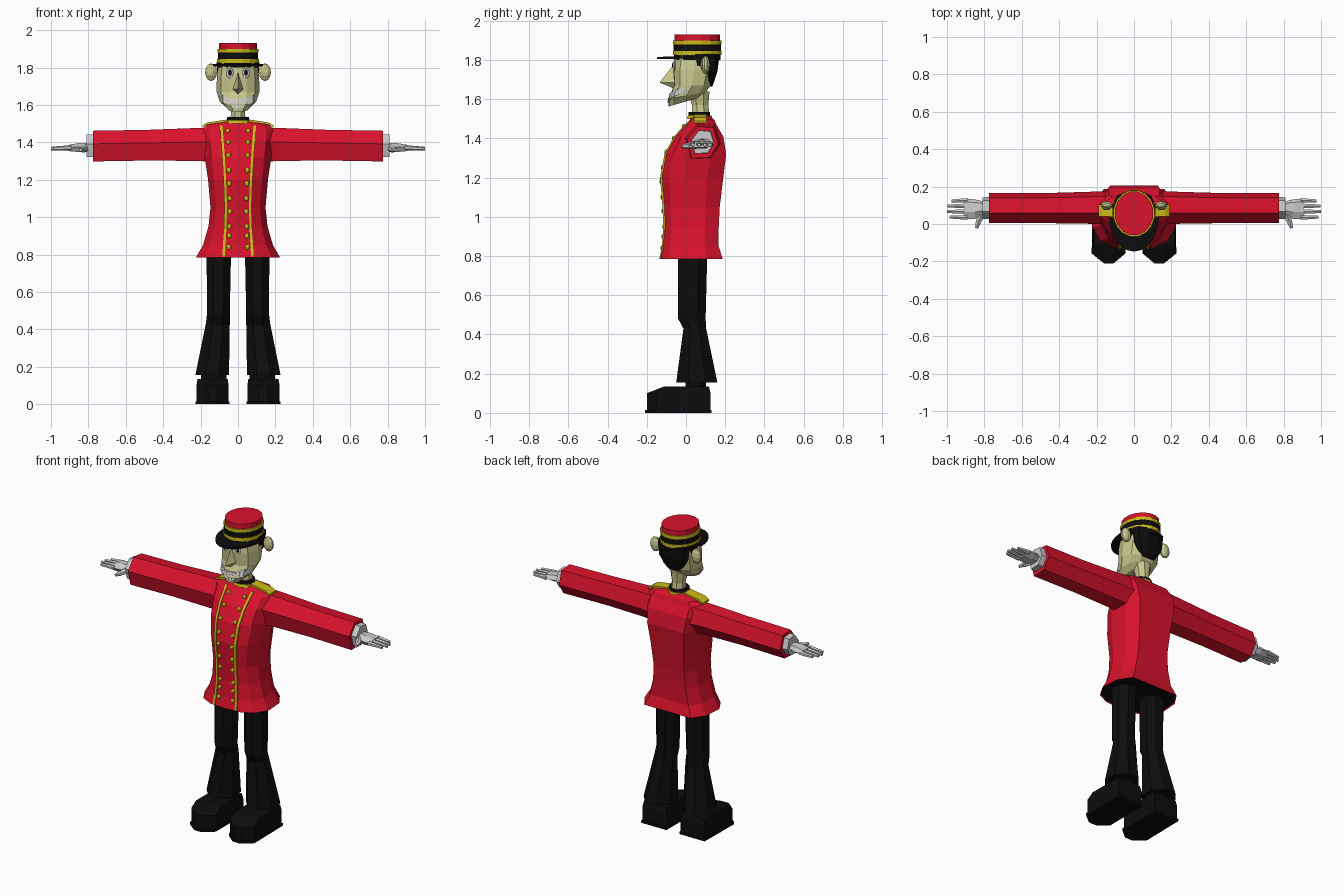
import bpy, bmesh, math
from mathutils import Vector
from mathutils.bvhtree import BVHTree

if "Cube" in bpy.data.objects:
    bpy.data.objects.remove(bpy.data.objects["Cube"])


def material(name, rgb):
    m = bpy.data.materials.new(name)
    m.diffuse_color = (*rgb, 1)
    m.use_nodes = True
    m.node_tree.nodes["Principled BSDF"].inputs["Base Color"].default_value = m.diffuse_color
    return m


RED = material("red", (0.7, 0.006, 0.025))
BLACK = material("black", (0.004, 0.004, 0.004))
GOLD = material("gold", (0.6, 0.5, 0.01))
SKIN = material("skin", (0.58, 0.58, 0.27))
WHITE = material("white", (0.85, 0.85, 0.85))


def finish(name, bm, mat=None, mirror=False):
    bmesh.ops.recalc_face_normals(bm, faces=bm.faces)
    me = bpy.data.meshes.new(name)
    bm.to_mesh(me)
    bm.free()
    ob = bpy.data.objects.new(name, me)
    bpy.context.collection.objects.link(ob)
    if mat:
        me.materials.append(mat)
    if mirror:
        ob.modifiers.new("mirror", 'MIRROR')
    return ob


def loft(name, rings, mat=None, mirror=False, start=True, end=True):
    """Skin a list of equal-length point rings."""
    bm = bmesh.new()
    vs = [[bm.verts.new(p) for p in r] for r in rings]
    n = len(rings[0])
    for a, b in zip(vs, vs[1:]):
        for i in range(n):
            j = (i + 1) % n
            bm.faces.new((a[i], a[j], b[j], b[i]))
    if start:
        bm.faces.new(vs[0])
    if end:
        bm.faces.new(vs[-1])
    return finish(name, bm, mat, mirror)


def ellipse(cx, cy, z, rx, ry, n=8):
    k = 1 / math.cos(math.pi / n)
    ang = [2 * math.pi * (i + 0.5) / n for i in range(n)]
    return [(cx + k * rx * math.cos(a), cy + k * ry * math.sin(a), z) for a in ang]


def body_ring(shape, w, yf, yb, zf, zb=None):
    """Symmetric ring: shape holds (width fraction, depth fraction) front to back."""
    zb = zf if zb is None else zb
    half = [(w * a, yf + (yb - yf) * d, zf + (zb - zf) * d) for a, d in shape]
    return half + [(-x, y, z) for x, y, z in half[-2:0:-1]]


def tube(name, p0, p1, r0, r1, mirror=True, n=6):
    p0, p1 = Vector(p0), Vector(p1)
    q = (p1 - p0).to_track_quat('Z', 'Y')
    ring = lambda p, r: [p + q @ Vector(v) for v in ellipse(0, 0, 0, r, r, n)]
    return loft(name, [ring(p0, r0), ring(p1, r1)], None, mirror)


def ball(name, loc, scale, mat, mirror=True, u=8, v=6):
    bm = bmesh.new()
    bmesh.ops.create_uvsphere(bm, u_segments=u, v_segments=v, radius=1)
    for p in bm.verts:
        p.co = Vector(loc) + p.co * Vector(scale)
    return finish(name, bm, mat, mirror)


def surface(ob):
    """Return a function giving the front y of an object at (x, z)."""
    tree = BVHTree.FromPolygons([v.co for v in ob.data.vertices],
                                [p.vertices for p in ob.data.polygons])
    return lambda x, z: tree.ray_cast(Vector((x, -1, z)), Vector((0, 1, 0)))[0].y


# Coat
COAT = [(0, 0), (.45, .02), (.8, .14), (1, .38), (.96, .75), (.72, 1), (0, 1)]
levels = [(.225, -.135, .187, .785), (.187, -.122, .167, .85), (.158, -.115, .167, .95),
          (.147, -.12, .172, 1.05), (.16, -.132, .19, 1.2), (.178, -.11, .205, 1.32),
          (.19, -.06, .19, 1.41), (.19, -.005, .155, 1.47), (.165, .02, .145, 1.495),
          (.06, .03, .12, 1.515)]
coat = loft("coat", [body_ring(COAT, *l) for l in levels], RED, start=False)
loft("coat_lining", [body_ring(COAT, .218, -.13, .182, .79),
                     body_ring(COAT, .18, -.115, .16, .86)], BLACK)
coat_y = surface(coat)

# Gold front trim and two columns of buttons
trim = []
for i in range(25):
    z = .79 + .70 * i / 24
    x = .066 + .024 * abs((z - 1.05) / .44) ** 1.5
    y = coat_y(x, z)
    trim.append([(x - .007, y - .006, z), (x + .007, y - .006, z),
                 (x + .007, y + .01, z), (x - .007, y + .01, z)])
loft("coat_trim", trim, GOLD, True)
for z in (1.46, 1.40, 1.33, 1.25, 1.18, 1.10, 1.03, .95, .90, .84):
    x = .043 + .012 * abs(z - 1.05) / .41
    ball("button", (x, coat_y(x, z), z), (.014, .01, .014), GOLD)

# Epaulettes and collar
loft("epaulette", [[(x, .04, z - .012), (x, .105, z - .012), (x, .105, z), (x, .04, z)]
                   for x, z in ((.06, 1.522), (.165, 1.506), (.19, 1.49))], GOLD, True)
loft("collar_trim", [ellipse(0, .07, 1.50, .068, .064, 12),
                     ellipse(0, .07, 1.518, .064, .06, 12)], GOLD)
loft("collar", [ellipse(0, .068, 1.50, .06, .056, 12),
                ellipse(0, .068, 1.535, .058, .055, 12)], BLACK)

# Sleeves and cuffs, with a slightly turned hexagonal section
HEX = [(-.08, .012), (-.025, .082), (.055, .074), (.08, -.01), (.035, -.078), (-.055, -.082)]


def hex_ring(x, s, cy=.085, cz=1.382, flat=1.0):
    return [(x, cy + s * y, cz + s * flat * z) for y, z in HEX]


loft("sleeve", [hex_ring(.13, 1.15, .085, 1.385), hex_ring(.2, 1.08, .087, 1.389),
                hex_ring(.48, 1.0, .085, 1.385), hex_ring(.775, 1.0, .085, 1.38)], RED, True)
loft("shirt_cuff", [hex_ring(.77, .74), hex_ring(.81, .72)], None, True)

# Hands: flat palm, four fingers and a thumb
loft("palm", [hex_ring(.80, .45, .083, 1.375, .6), hex_ring(.85, .65, .08, 1.372, .45),
              hex_ring(.905, .68, .08, 1.37, .3)], None, True)
for y, tip in ((.035, .985), (.066, 1.0), (.097, .997), (.126, .975)):
    tube("finger", (.89, y, 1.371), (tip, .08 + (y - .08) * .95, 1.367), .0125, .008)
tube("thumb", (.815, .05, 1.368), (.832, .012, 1.362), .018, .014)
tube("thumb_tip", (.832, .012, 1.362), (.842, -.022, 1.36), .014, .008)

# Trousers with flared lower legs
loft("trouser_leg", [ellipse(.102, .034, .87, .066, .076), ellipse(.105, .03, .48, .061, .07),
                     ellipse(.108, .045, .43, .064, .058),
                     ellipse(.138, .055, .155, .09, .105)], BLACK, True)
loft("ankle", [ellipse(.13, .05, .12, .068, .053), ellipse(.13, .05, .2, .068, .053)],
     BLACK, True)

# Shoes
SHOE = [(.05, .125), (.218, .125), (.222, -.15), (.16, -.2), (.11, -.2), (.05, -.15)]


def shoe_ring(z, grow=0.0, toe=-1.0):
    return [(.135 + (x - .135) * (1 + grow), max(y * (1 + grow), toe), z) for x, y in SHOE]


loft("shoe", [shoe_ring(.01), shoe_ring(.1), shoe_ring(.135, -.06, -.11)], BLACK, True)
loft("shoe_sole", [shoe_ring(0, .05), shoe_ring(.015, .05)], BLACK, True)

# Neck and head
loft("neck", [ellipse(0, .075, 1.51, .042, .045), ellipse(0, .072, 1.57, .036, .042),
              ellipse(0, .065, 1.64, .05, .055)], SKIN)
FACE = [(0, 0), (.4, .02), (.8, .16), (1, .5), (.85, .82), (.4, 1), (0, 1)]
head = loft("head", [body_ring(FACE, *l) for l in (
    (.062, -.088, .075, 1.563, 1.61), (.098, -.092, .10, 1.602, 1.635),
    (.115, -.06, .125, 1.67), (.113, -.065, .145, 1.75), (.102, -.055, .16, 1.83))], SKIN)
face_y = surface(head)

# Grinning teeth following the face
for i in range(10):
    slab = []
    for x in (-.1 + .02 * i + .0008, -.1 + .02 * (i + 1) - .0008):
        t = abs(x) / .1
        zc, h = 1.607 + .042 * t * t, .024 - .008 * t
        lo, hi = face_y(x, zc - h), face_y(x, zc + h)
        slab.append([(x, lo - .005, zc - h), (x, hi - .005, zc + h),
                     (x, hi + .01, zc + h), (x, lo + .01, zc - h)])
    loft("tooth", slab)

# Nose: pointed pyramid
bm = bmesh.new()
top, tip, base, left, right = [bm.verts.new(p) for p in (
    (0, -.064, 1.775), (0, -.135, 1.685), (0, -.055, 1.652), (-.03, -.05, 1.685), (.03, -.05, 1.685))]
for f in ((top, left, tip), (top, tip, right), (left, base, tip), (tip, base, right),
          (top, right, base, left)):
    bm.faces.new(f)
finish("nose", bm, SKIN)

# Eyes and ears
y = face_y(.043, 1.765)
ball("eye", (.043, y, 1.77), (.021, .008, .027), WHITE)
ball("pupil", (.043, y - .007, 1.773), (.009, .005, .016), BLACK)
ball("ear", (.144, .1, 1.775), (.034, .022, .047), SKIN, u=10)
ball("ear_hollow", (.147, .082, 1.777), (.021, .008, .03), SKIN)

# Hair at the back and sideburns
loft("hair", [body_ring(FACE, *l) for l in (
    (.05, .09, .135, 1.665), (.1, .085, .16, 1.74), (.108, .06, .172, 1.83))], BLACK)
loft("sideburn", [ellipse(.1, .072, 1.77, .013, .014, 4),
                  ellipse(.1, .075, 1.83, .014, .03, 4)], BLACK, True)

# Hat: stacked bands, crown and visor
for name, z0, z1, rx, ry, mat in (
        ("hat_base", 1.80, 1.83, .107, .119, BLACK), ("hat_lower_braid", 1.825, 1.845, .111, .124, GOLD),
        ("hat_band", 1.84, 1.885, .108, .121, BLACK), ("hat_upper_braid", 1.88, 1.9, .109, .123, GOLD),
        ("hat_crown", 1.895, 1.931, .102, .116, RED)):
    loft(name, [ellipse(0, .057, z0, rx, ry, 16), ellipse(0, .057, z1, rx, ry, 16)], mat)
visor = []
for dz in (0, .012):
    arc = [math.pi + math.pi * i / 12 for i in range(13)]
    visor.append([(.133 * math.cos(a), .04 + .187 * math.sin(a),
                   1.808 + dz + .004 * math.sin(a)) for a in arc])
loft("hat_visor", visor, BLACK)
